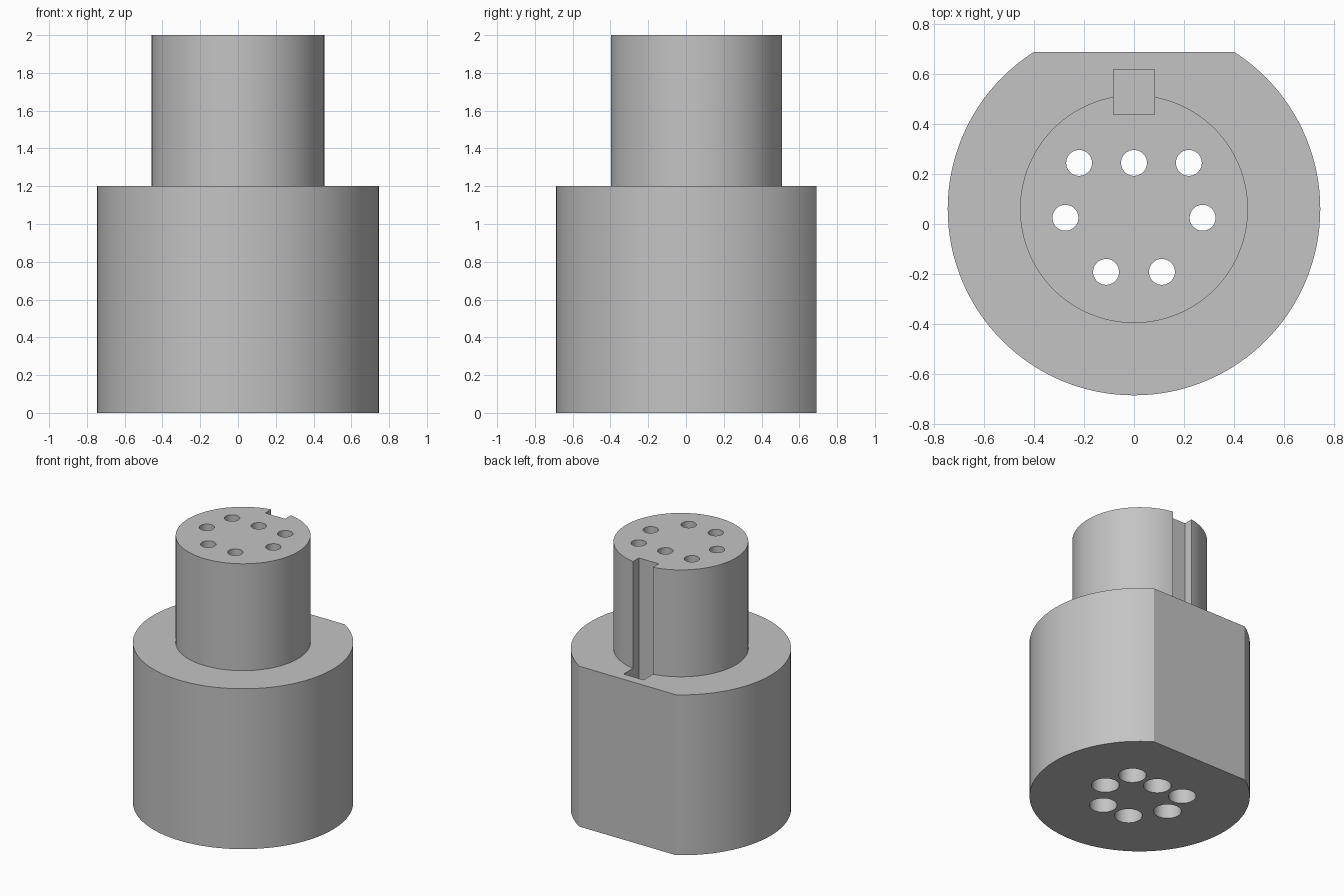
import bpy, bmesh, math
from mathutils import Matrix, Vector

if "Cube" in bpy.data.objects:
    bpy.data.objects.remove(bpy.data.objects["Cube"])

CY = 0.06           # axis of the round body
FLAT_Y = 0.69       # rear flat
BASE_R, NECK_R = 0.747, 0.457
SHOULDER, TOP = 1.2, 2.0
HOLES = [(-0.22, 0.245), (0, 0.245), (0.22, 0.245),
         (-0.275, 0.025), (0.275, 0.025), (-0.112, -0.192), (0.112, -0.192)]


def lathe(bm, profile, x, y, sides):
    """Closed solid of revolution from (radius, z) points, listed upward."""
    rings = []
    for r, z in profile:
        rings.append([bm.verts.new((x + r * math.cos(2 * math.pi * i / sides),
                                    y + r * math.sin(2 * math.pi * i / sides), z))
                      for i in range(sides)])
    for a, b in zip(rings, rings[1:]):
        for i in range(sides):
            j = (i + 1) % sides
            bm.faces.new((a[i], a[j], b[j], b[i]))
    bm.faces.new(rings[0][::-1])
    bm.faces.new(rings[-1])


def box(bm, lo, hi):
    lo, hi = Vector(lo), Vector(hi)
    m = Matrix.Translation((lo + hi) / 2) @ Matrix.Diagonal((*(hi - lo), 1))
    bmesh.ops.create_cube(bm, size=1, matrix=m)


def make_object(name, bm):
    bmesh.ops.recalc_face_normals(bm, faces=bm.faces)
    mesh = bpy.data.meshes.new(name)
    bm.to_mesh(mesh)
    bm.free()
    ob = bpy.data.objects.new(name, mesh)
    bpy.context.collection.objects.link(ob)
    return ob


# stepped round body
bm = bmesh.new()
lathe(bm, [(BASE_R, 0), (BASE_R, SHOULDER), (NECK_R, SHOULDER), (NECK_R, TOP)], 0, CY, 128)
body = make_object("connector_body", bm)

# cutter: stepped pin holes, key slot and rear flat
bm = bmesh.new()
for x, y in HOLES:
    lathe(bm, [(0.094, -0.1), (0.094, SHOULDER), (0.052, SHOULDER), (0.052, TOP + 0.1)], x, y, 40)
box(bm, (-0.082, 0.44, SHOULDER - 0.2), (0.082, 0.62, TOP + 0.1))
box(bm, (-1, FLAT_Y, -0.1), (1, 1.2, TOP + 0.1))
cutter = make_object("hole_and_slot_cutter", bm)
cutter.hide_render = True

cut = body.modifiers.new("cut", 'BOOLEAN')
cut.operation = 'DIFFERENCE'
cut.solver = 'EXACT'
cut.object = cutter
bpy.context.view_layer.objects.active = body
body.select_set(True)
bpy.ops.object.modifier_apply(modifier=cut.name)
bpy.data.objects.remove(cutter)

# single grey finish, smooth round walls with crisp edges
grey = bpy.data.materials.new("grey")
grey.diffuse_color = (0.55, 0.55, 0.55, 1)
grey.use_nodes = True
grey.node_tree.nodes["Principled BSDF"].inputs["Base Color"].default_value = grey.diffuse_color
body.data.materials.clear()
body.data.materials.append(grey)
bpy.ops.object.shade_smooth_by_angle(angle=math.radians(30))
